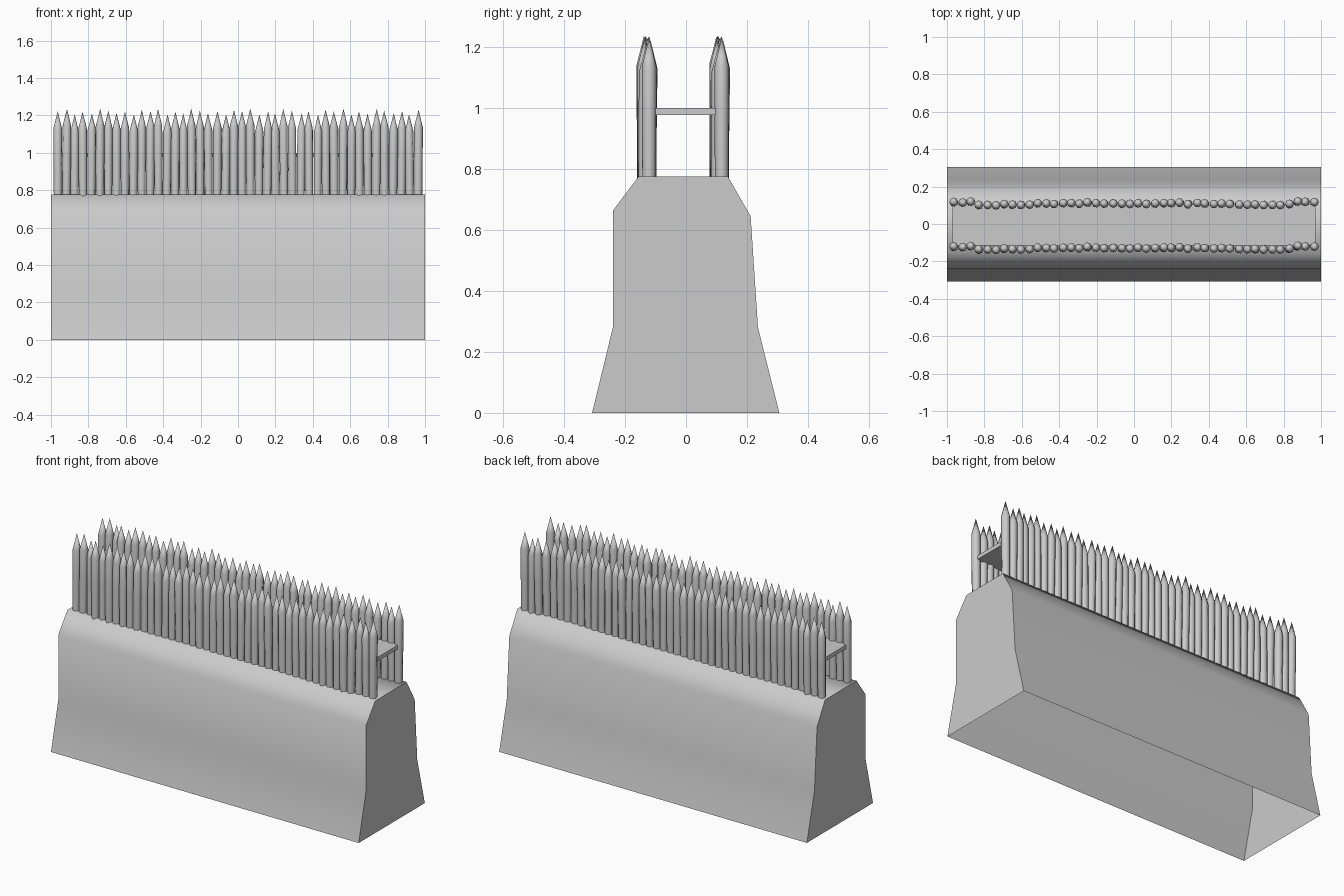
import bpy, bmesh, math, random
from mathutils import Matrix

if "Cube" in bpy.data.objects:
    bpy.data.objects.remove(bpy.data.objects["Cube"])

random.seed(4)


def finish(bm, name, angle):
    bmesh.ops.recalc_face_normals(bm, faces=bm.faces)
    mesh = bpy.data.meshes.new(name)
    bm.to_mesh(mesh)
    bm.free()
    ob = bpy.data.objects.new(name, mesh)
    bpy.context.collection.objects.link(ob)
    bpy.ops.object.select_all(action='DESELECT')
    ob.select_set(True)
    bpy.context.view_layer.objects.active = ob
    bpy.ops.object.shade_smooth_by_angle(angle=math.radians(angle))
    return ob


# Rampart: extruded section with end walls, open underneath
profile = [(-0.308, 0), (-0.24, 0.28), (-0.24, 0.663), (-0.155, 0.776),
           (0.137, 0.776), (0.212, 0.645), (0.236, 0.28), (0.306, 0)]
bm = bmesh.new()
left = [bm.verts.new((-1, y, z)) for y, z in profile]
right = [bm.verts.new((1, y, z)) for y, z in profile]
for i in range(len(profile) - 1):
    bm.faces.new((left[i], left[i + 1], right[i + 1], right[i]))
bm.faces.new(left)
bm.faces.new(right)
finish(bm, "rampart", 65)


# Sharpened stakes: one row, copied across to the back edge
def add_stake(bm, x, y, bottom, tip, radius, tilt_x, tilt_y):
    n = 8
    rings = [(radius * 0.94, 0), (radius, (tip - bottom) * 0.45),
             (radius, tip - bottom - 0.093)]
    mat = (Matrix.Translation((x, y, bottom)) @ Matrix.Rotation(tilt_y, 4, 'Y')
           @ Matrix.Rotation(tilt_x, 4, 'X')
           @ Matrix.Rotation(random.uniform(0, 0.8), 4, 'Z'))
    loops = []
    for r, z in rings:
        loops.append([bm.verts.new((r * math.cos(math.tau * i / n),
                                    r * math.sin(math.tau * i / n), z)) for i in range(n)])
    top = bm.verts.new((0, 0, tip - bottom))
    for a, b in zip(loops, loops[1:]):
        for i in range(n):
            j = (i + 1) % n
            bm.faces.new((a[i], a[j], b[j], b[i]))
    for i in range(n):
        bm.faces.new((loops[-1][i], loops[-1][(i + 1) % n], top))
    bm.faces.new(loops[0])
    bmesh.ops.transform(bm, matrix=mat, verts=[v for l in loops for v in l] + [top])


bm = bmesh.new()
count = 44
heights = [1.222, 1.235, 1.205, 1.22, 1.21, 1.235, 1.225, 1.212, 1.222, 1.205, 1.23]
for i in range(count):
    x = -0.963 + 1.926 * i / (count - 1)
    if abs(x) > 0.86:
        y = -0.122
    elif abs(x) > 0.55:
        y = -0.137
    else:
        y = -0.128
    add_stake(bm, x, y + random.uniform(-0.003, 0.003),
              0.765 if abs(x) > 0.55 else 0.772, heights[i % len(heights)],
              0.0235, random.uniform(-0.012, 0.008), random.uniform(-0.01, 0.01))
front = finish(bm, "front_stakes", 50)
back = front.copy()
back.name = "back_stakes"
back.location.y = 0.238
bpy.context.collection.objects.link(back)

# Walkway plank between the stake rows
bm = bmesh.new()
bmesh.ops.create_cube(bm, size=1, matrix=Matrix.Translation((0, -0.005, 0.988))
                      @ Matrix.Diagonal((1.94, 0.22, 0.023, 1)))
finish(bm, "walkway", 30)
